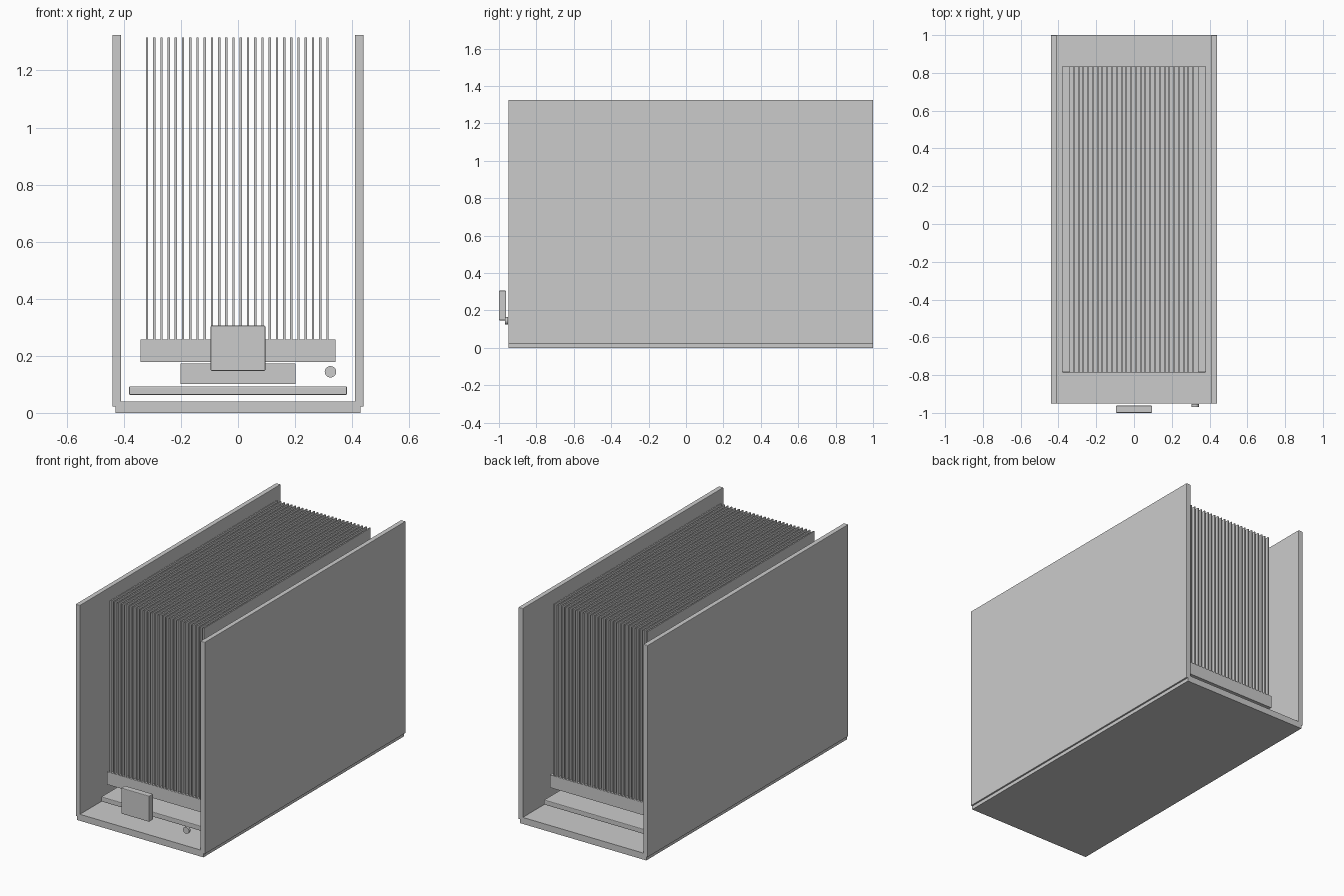
import bpy, bmesh, math
from mathutils import Matrix

if "Cube" in bpy.data.objects:
    bpy.data.objects.remove(bpy.data.objects["Cube"])

grey = bpy.data.materials.new("plain grey")
grey.diffuse_color = (0.6, 0.6, 0.6, 1)
grey.use_nodes = True
grey.node_tree.nodes["Principled BSDF"].inputs["Base Color"].default_value = grey.diffuse_color


def finish(name, bm, bevel=0.0):
    mesh = bpy.data.meshes.new(name)
    bm.to_mesh(mesh)
    bm.free()
    mesh.materials.append(grey)
    ob = bpy.data.objects.new(name, mesh)
    bpy.context.collection.objects.link(ob)
    if bevel:
        mod = ob.modifiers.new("edge bevel", 'BEVEL')
        mod.width = bevel
        mod.segments = 2
    return ob


def box(name, x, y, z, bevel=0.0):
    """Box from (min, max) pairs on each axis."""
    bm = bmesh.new()
    bmesh.ops.create_cube(bm, size=1)
    for v in bm.verts:
        v.co = [lo + (c + 0.5) * (hi - lo) for c, (lo, hi) in zip(v.co, (x, y, z))]
    return finish(name, bm, bevel)


def disc(name, x, z, radius, y):
    """Short cylinder lying along y."""
    bm = bmesh.new()
    m = Matrix.Translation((x, sum(y) / 2, z)) @ Matrix.Rotation(math.pi / 2, 4, 'X')
    bmesh.ops.create_cone(bm, cap_ends=True, segments=32, radius1=radius,
                          radius2=radius, depth=y[1] - y[0], matrix=m)
    for f in bm.faces:
        f.smooth = len(f.verts) == 4
    for e in bm.edges:
        e.smooth = all(len(f.verts) == 4 for f in e.link_faces)
    return finish(name, bm)


CASE_Y = (-0.95, 1.0)
CORE_Y = (-0.785, 0.835)

# open case: floor and two side walls
box("case_floor", (-0.43, 0.43), CASE_Y, (0, 0.04))
box("left_wall", (-0.44, -0.41), CASE_Y, (0.022, 1.325), 0.003)
box("right_wall", (0.41, 0.44), CASE_Y, (0.022, 1.325), 0.003)

# circuit board, chip and heat sink stacked inside
box("circuit_board", (-0.382, 0.382), CORE_Y, (0.063, 0.093), 0.004)
box("chip_block", (-0.202, 0.202), (-0.175, 0.225), (0.102, 0.173))
box("heat_sink_base", (-0.341, 0.341), CORE_Y, (0.179, 0.257))

# row of thin cooling fins
for i in range(26):
    x = -0.319 + i * 0.0253
    box(f"cooling_fin_{i + 1}", (x - 0.004, x + 0.004), CORE_Y, (0.255, 1.315))

# front display and round button
box("front_display", (-0.096, 0.096), (-1.0, -0.962), (0.147, 0.306), 0.004)
disc("front_button", 0.324, 0.144, 0.02, (-0.968, -0.953))
